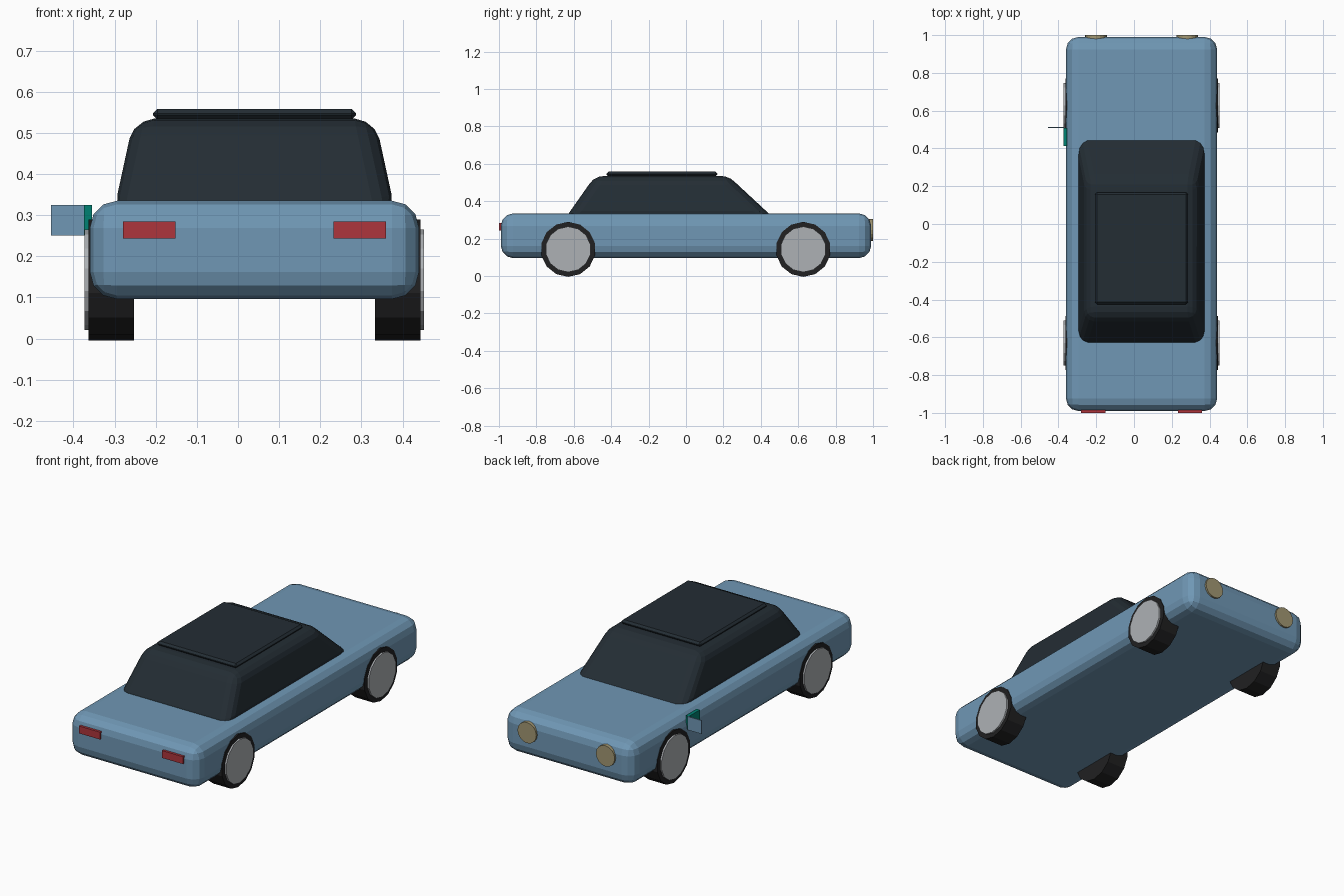
import bpy, bmesh, math

if "Cube" in bpy.data.objects:
    bpy.data.objects.remove(bpy.data.objects["Cube"])

CX = 0.04  # centre line of the car


def material(name, rgb):
    m = bpy.data.materials.new(name)
    m.diffuse_color = (*rgb, 1)
    m.use_nodes = True
    m.node_tree.nodes["Principled BSDF"].inputs["Base Color"].default_value = m.diffuse_color
    return m


PAINT = material("paint", (0.16, 0.31, 0.46))
GLASS = material("dark_glass", (0.017, 0.026, 0.034))
RUBBER = material("rubber", (0.015, 0.015, 0.016))
METAL = material("metal", (0.42, 0.44, 0.46))
RED = material("red_lens", (0.42, 0.035, 0.045))
YELLOW = material("yellow_lens", (0.36, 0.31, 0.17))
GREEN = material("green", (0.0, 0.22, 0.17))


def finish(bm, name, mat, bevel=0, segments=1):
    """Optionally bevel all edges, then make the object."""
    if bevel:
        bmesh.ops.bevel(bm, geom=bm.edges[:], offset=bevel, segments=segments,
                        profile=0.5, affect='EDGES', clamp_overlap=True)
    bmesh.ops.recalc_face_normals(bm, faces=bm.faces[:])
    mesh = bpy.data.meshes.new(name)
    bm.to_mesh(mesh)
    bm.free()
    ob = bpy.data.objects.new(name, mesh)
    bpy.context.collection.objects.link(ob)
    mesh.materials.append(mat)
    return ob


def box(name, x, y, z, mat, bevel=0, segments=1, top_x=None, top_y=None):
    """Box from (min, max) ranges; top_x / top_y taper the top face."""
    bm = bmesh.new()
    bmesh.ops.create_cube(bm, size=1)
    for v in bm.verts:
        up = v.co.z > 0
        xr = top_x if up and top_x else x
        yr = top_y if up and top_y else y
        v.co = (xr[v.co.x > 0], yr[v.co.y > 0], z[up])
    return finish(bm, name, mat, bevel, segments)


def disc(name, centre, radius, depth, sides, axis, mat):
    """Cylinder lying along the x or y axis."""
    bm = bmesh.new()
    bmesh.ops.create_cone(bm, cap_ends=True, segments=sides,
                          radius1=radius, radius2=radius, depth=depth)
    for v in bm.verts:
        a, b, h = v.co
        v.co = (h, a, b) if axis == 'X' else (a, h, b)
        v.co.x += centre[0]
        v.co.y += centre[1]
        v.co.z += centre[2]
    return finish(bm, name, mat)


# Body, cabin and roof panel
box("body", (CX - 0.4, CX + 0.4), (-0.99, 0.99), (0.096, 0.335), PAINT, 0.066, 3)
box("cabin", (CX - 0.344, CX + 0.344), (-0.652, 0.48), (0.30, 0.535), GLASS, 0.05, 3,
    top_x=(CX - 0.293, CX + 0.293), top_y=(-0.487, 0.227))
box("roof_panel", (CX - 0.247, CX + 0.247), (-0.425, 0.168), (0.532, 0.558), GLASS, 0.011)

# Wheels with hub caps
for side, sx in (("left", -1), ("right", 1)):
    for end, y in (("front", -0.63), ("back", 0.627)):
        disc(f"{end}_{side}_tyre", (CX + sx * 0.348, y, 0.143), 0.147, 0.111, 14, 'X', RUBBER)
        disc(f"{end}_{side}_hub", (CX + sx * 0.405, y, 0.143), 0.122, 0.015, 14, 'X', METAL)

# Lights at both ends
for side, sx in (("left", -1), ("right", 1)):
    x = CX + sx * 0.256
    box(f"{side}_red_light", (x - 0.064, x + 0.064), (-1.0, -0.97), (0.243, 0.284), RED)
    disc(f"{side}_round_light", (CX + sx * 0.242, 0.985, 0.246), 0.058, 0.03, 16, 'Y', YELLOW)

# Side mirror: bracket and plate
box("mirror_bracket", (-0.374, -0.355), (0.412, 0.507), (0.25, 0.325), GREEN)
box("mirror_plate", (-0.455, -0.37), (0.507, 0.513), (0.25, 0.325), PAINT)
